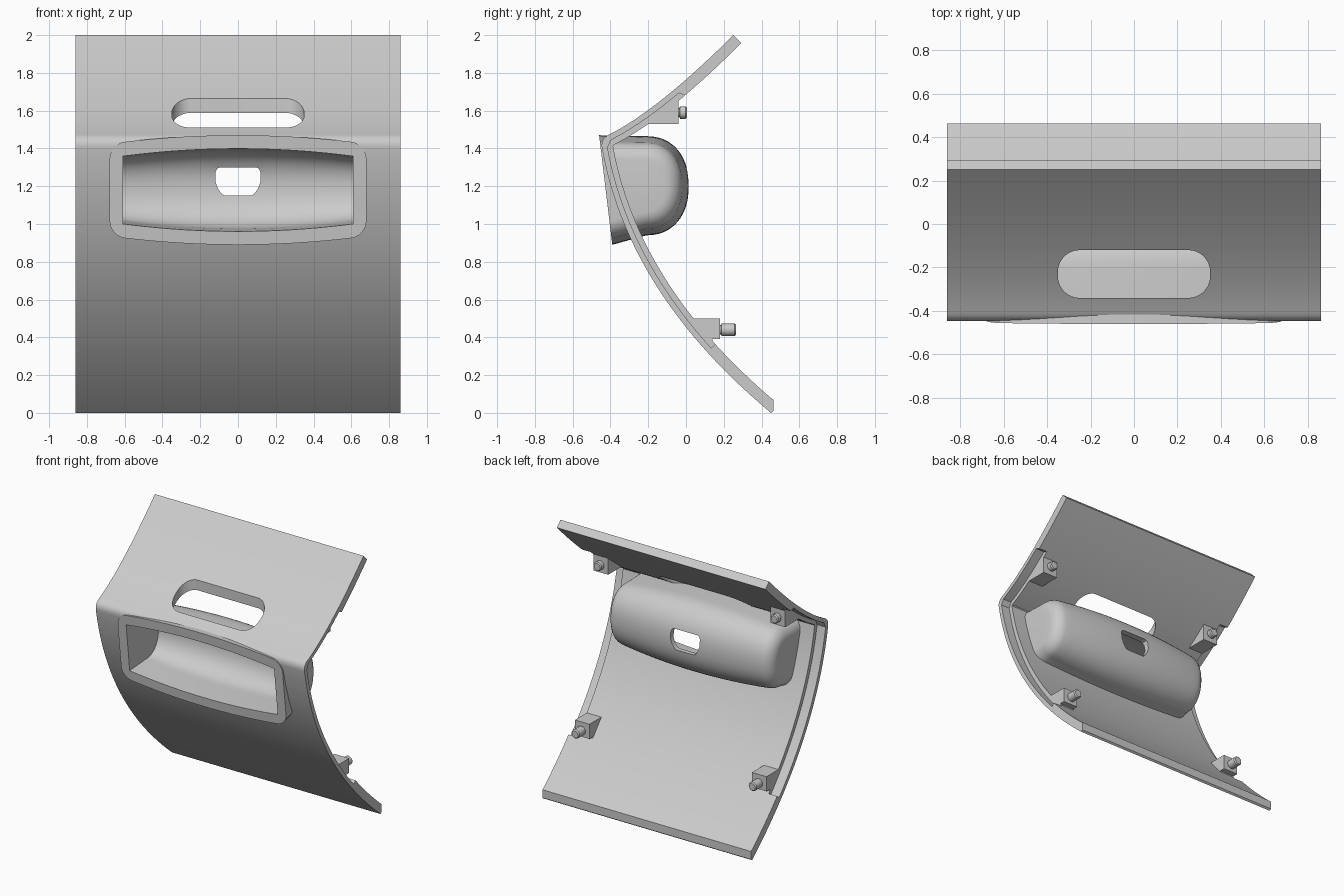
import bpy, bmesh, math
from mathutils import Vector
from mathutils.geometry import intersect_line_line_2d

if "Cube" in bpy.data.objects:
    bpy.data.objects.remove(bpy.data.objects["Cube"])


def make_mesh(name, rings):
    """Solid lofted through closed rings of 3D points, with capped ends."""
    bm = bmesh.new()
    loops = [[bm.verts.new(p) for p in r] for r in rings]
    n = len(loops[0])
    for a, b in zip(loops, loops[1:]):
        for i in range(n):
            j = (i + 1) % n
            bm.faces.new((a[i], a[j], b[j], b[i]))
    bm.faces.new(loops[0][::-1])
    bm.faces.new(loops[-1])
    bmesh.ops.recalc_face_normals(bm, faces=bm.faces)
    if bm.calc_volume(signed=True) < 0:
        bmesh.ops.reverse_faces(bm, faces=bm.faces)
    me = bpy.data.meshes.new(name)
    bm.to_mesh(me)
    bm.free()
    ob = bpy.data.objects.new(name, me)
    bpy.context.collection.objects.link(ob)
    return ob


def prism_x(name, pts, x0, x1):
    return make_mesh(name, [[(x, y, z) for y, z in pts] for x in (x0, x1)])


def cut(ob, cutter):
    """Boolean difference; tries the next solver if one returns nothing."""
    bpy.context.view_layer.objects.active = ob
    for solver in ('MANIFOLD', 'EXACT', 'FLOAT'):
        backup = ob.data.copy()
        before = len(ob.data.polygons)
        m = ob.modifiers.new("cut", 'BOOLEAN')
        m.operation, m.solver, m.object = 'DIFFERENCE', solver, cutter
        bpy.context.view_layer.update()
        try:
            bpy.ops.object.modifier_apply(modifier=m.name)
        except RuntimeError:
            ob.modifiers.clear()
        n = len(ob.data.polygons)
        if n > before * .5 and n != before:
            return
        ob.data = backup


def smooth(ob, deg=30):
    bpy.ops.object.select_all(action='DESELECT')
    ob.select_set(True)
    bpy.context.view_layer.objects.active = ob
    bpy.ops.object.shade_smooth_by_angle(angle=math.radians(deg))


def quad_curve(a, b, c, n):
    a, b, c = Vector(a), Vector(b), Vector(c)
    return [a * (1 - t) ** 2 + b * 2 * t * (1 - t) + c * t * t
            for t in (i / n for i in range(n + 1))]


# Panel outer profile (y, z): upper sweep, rounded nose, lower sweep
upper = quad_curve((.25, 2), (-.146, 1.604), (-.41, 1.472), 24)
nose = quad_curve((-.41, 1.472), (-.454, 1.45), (-.445, 1.40), 8)
lower = quad_curve((-.445, 1.40), (-.306, .63), (.45, 0), 36)
outer = upper + nose[1:-1] + lower


def offset_curve(c, d):
    res = []
    for i, p in enumerate(c):
        t = (c[min(i + 1, len(c) - 1)] - c[max(i - 1, 0)]).normalized()
        res.append(p + Vector((-t.y, t.x)) * d)
    return res


def offset(d):
    """Inward offset of the profile with a clean mitred corner."""
    up, lo = offset_curve(upper, d), offset_curve(lower, d)
    for i in range(len(up) - 1):
        for j in range(len(lo) - 1):
            hit = intersect_line_line_2d(up[i], up[i + 1], lo[j], lo[j + 1])
            if hit:
                return up[:i + 1] + [hit] + lo[j + 1:]
    return up + lo


inner = [p for p in offset(.06) if p.x < .455] + [Vector((.463, .07)), Vector((.463, .01))]
panel = prism_x("curved_panel", outer + inner[::-1], -.86, .86)

# Rabbets along the back of both side edges
cutters = []
shallow = [p for p in offset(.03) if .32 < p.y < 1.70]
deep = [p for p in offset(.10) if .36 < p.y < 1.68]
for s in (-1, 1):
    cutters.append(prism_x("rabbet_cutter", shallow + deep[::-1], s * .79, s * .95))

# Slot through the upper panel
slot = []
for cx, cy, a0 in ((.25, -.22, 0), (-.25, -.22, 90), (-.25, -.24, 180), (.25, -.24, 270)):
    for k in range(9):
        a = math.radians(a0 + k * 90 / 8)
        slot.append((cx + .1 * math.cos(a), cy + .1 * math.sin(a)))
cutters.append(make_mesh("slot_cutter", [[(x, y, z) for x, y in slot] for z in (1.35, 1.85)]))


# Handle cup: D-shaped section swept across x, bulging in the middle
def d_section(x, zt, zb, yb, rise, front):
    y0 = -.21
    pts = [(x, -.46 + (1.47 - z) * .12 - front, z) for z in (zt, zb)]
    lo, hi = zb + rise, zt - .005
    zc, h = (lo + hi) / 2, (hi - lo) / 2
    for k in range(25):
        a = -math.pi / 2 + math.pi * k / 24
        c, s = max(0, math.cos(a)), math.sin(a)
        pts.append((x, y0 + (yb - y0) * c ** .9,
                    zc + h * math.copysign(abs(s) ** .9, s)))
    return pts


def stations(half, r, n=24):
    xs = [-(half - r) + 2 * (half - r) * i / n for i in range(n + 1)]
    if r:
        caps = [half - r + r * math.sin(math.radians(a)) for a in (15, 30, 45, 60, 75, 90)]
        xs = [-c for c in caps[::-1]] + xs + caps
    return xs


R = .08
body = []
for x in stations(.68, R):
    d = max(0, abs(x) - (.68 - R))
    e = R - math.sqrt(max(0, R * R - d * d))
    b = 1 - (x / .68) ** 2
    body.append(d_section(x, 1.425 + .045 * b - e, .935 - .045 * b + e,
                          -.03 + .045 * b - e, .05, 0))
cup = make_mesh("handle_cup", body)

cavity_rings = []
for x in stations(.61, 0):
    b = 1 - (x / .61) ** 2
    cavity_rings.append(d_section(x, 1.36 + .04 * b, .995 - .04 * b,
                                  -.065 + .045 * b, .02, .08))
cavity = make_mesh("cavity_cutter", cavity_rings)
cutters.append(cavity)

# Small window in the back of the cup
half = [(.095, 1.30), (.11, 1.294), (.12, 1.275), (.12, 1.225), (.105, 1.185), (.085, 1.158), (.07, 1.15)]
window = half + [(-x, z) for x, z in half[::-1]]
window_cutter = make_mesh("window_cutter", [[(x, y, z) for x, z in window] for y in (-.2, .2)])

for c in cutters:
    cut(panel, c)
for c in (cavity, window_cutter):
    cut(cup, c)
for c in cutters + [window_cutter]:
    bpy.data.objects.remove(c)
smooth(panel)
smooth(cup)


# Mounting blocks with stepped pins on the back, both sides
def pin(name, x, z, y0, y1):
    rings = []
    for y, r in ((y0 - .02, .024), (y0 + .006, .024), (y0 + .008, .033),
                 (y1 - .008, .033), (y1, .026)):
        rings.append([(x + r * math.cos(k * math.pi / 12), y, z + r * math.sin(k * math.pi / 12))
                      for k in range(24)])
    smooth(make_mesh(name, rings))


upper_block = [(-.20, 1.53), (-.04, 1.53), (-.04, 1.66), (-.20, 1.56)]
lower_block = [(.04, .50), (.18, .50), (.18, .39), (.14, .39), (.14, .35), (.06, .43)]
for side, s in (("left", -1), ("right", 1)):
    prism_x(f"upper_block_{side}", upper_block, s * .67, s * .79)
    prism_x(f"lower_block_{side}", lower_block, s * .67, s * .79)
    pin(f"upper_pin_{side}", s * .73, 1.59, -.04, .005)
    pin(f"lower_pin_{side}", s * .73, .44, .18, .265)
